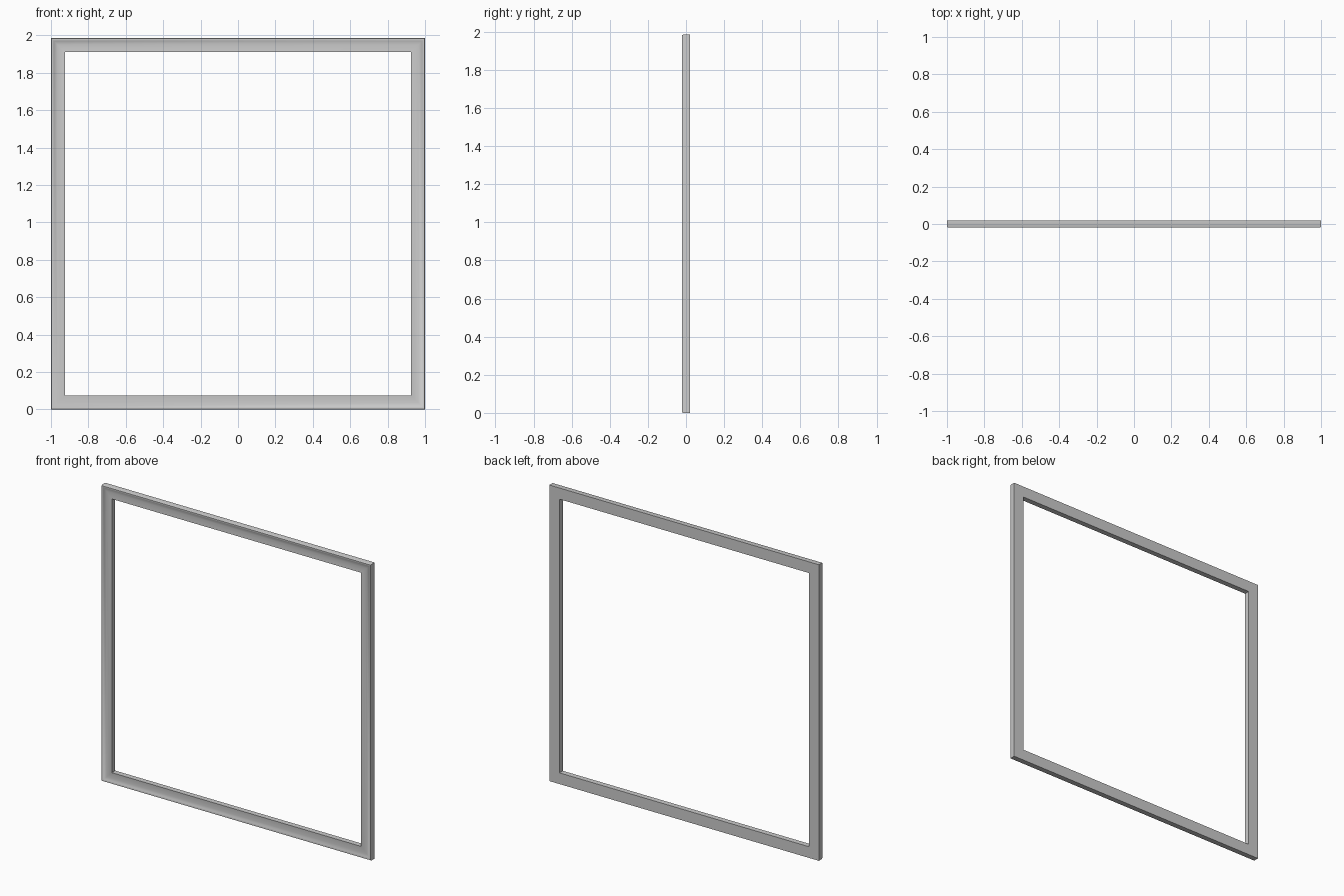
import bpy, bmesh, math

if "Cube" in bpy.data.objects:
    bpy.data.objects.remove(bpy.data.objects["Cube"])

W, H = 1.0, 1.985          # half width, full height

# Moulding cross-section: (distance in from outer edge, y)
profile = [(0.0, 0.02), (0.0, -0.014), (0.003, -0.02), (0.010, -0.02),
           (0.015, -0.016), (0.035, -0.013), (0.055, -0.013),
           (0.075, -0.016), (0.075, 0.02)]

# Sweep the profile round four mitred corners
bm = bmesh.new()
rings = []
for sx, top in ((-1, 0), (1, 0), (1, 1), (-1, 1)):
    rings.append([bm.verts.new((sx * (W - d), y, H - d if top else d))
                  for d, y in profile])
n = len(profile)
for i in range(4):
    a, b = rings[i], rings[(i + 1) % 4]
    for j in range(n):
        k = (j + 1) % n
        bm.faces.new((a[j], b[j], b[k], a[k]))
bmesh.ops.recalc_face_normals(bm, faces=bm.faces)
mesh = bpy.data.meshes.new("picture_frame")
bm.to_mesh(mesh)
bm.free()

frame = bpy.data.objects.new("picture_frame", mesh)
bpy.context.collection.objects.link(frame)
bpy.context.view_layer.objects.active = frame
frame.select_set(True)
bpy.ops.object.shade_smooth_by_angle(angle=math.radians(40))
